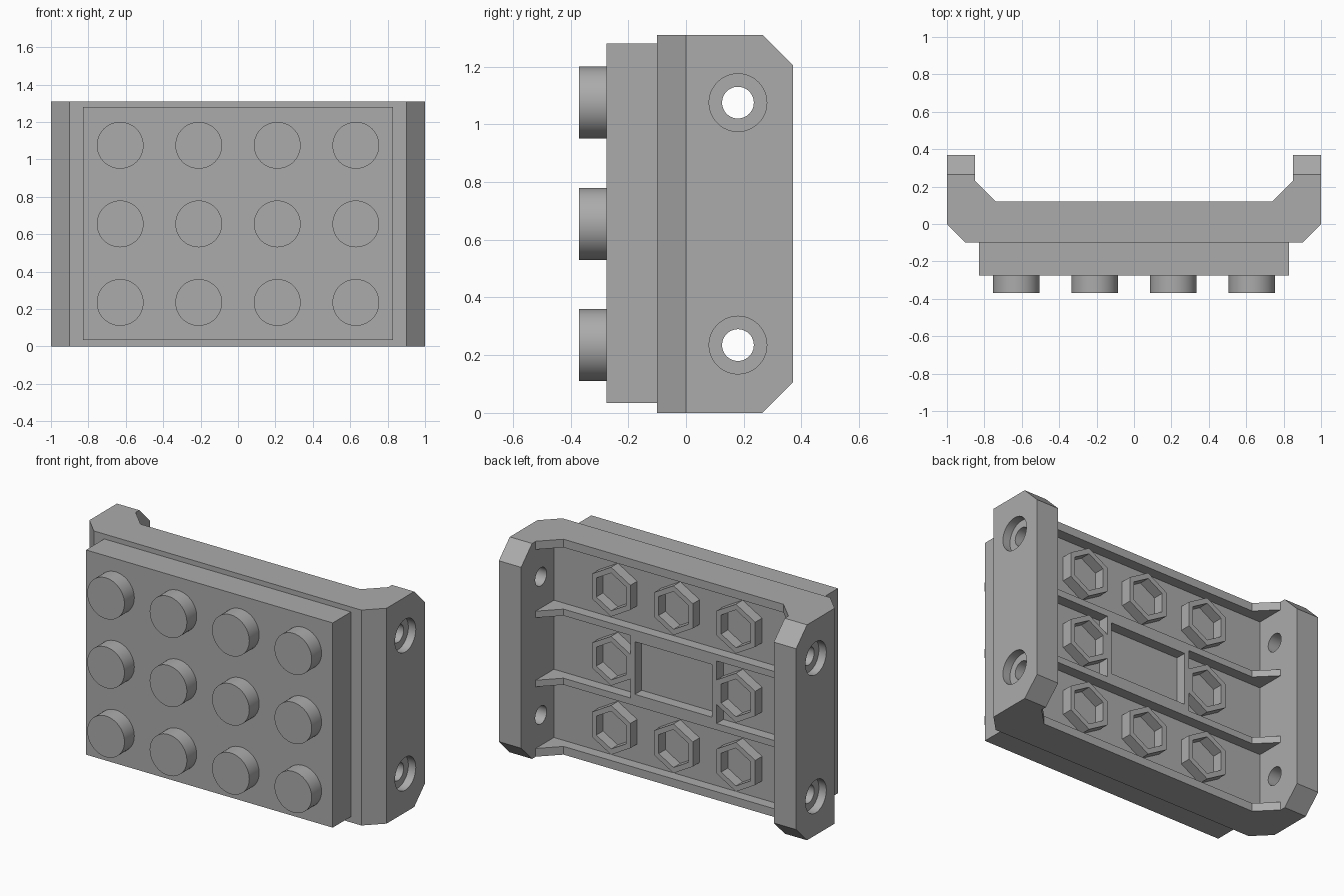
import bpy, bmesh, math
from mathutils import Vector

old = bpy.data.objects.get("Cube")
if old:
    bpy.data.objects.remove(old, do_unlink=True)

GREY = (0.41, 0.41, 0.41, 1)
mat = bpy.data.materials.new("medium grey")
mat.use_nodes = True
mat.diffuse_color = GREY
mat.node_tree.nodes["Principled BSDF"].inputs["Base Color"].default_value = GREY

H, MID, PITCH = 1.31, 0.655, 0.42
FLOOR, BACK, TIP = 0.055, 0.12, 0.37
FRONT, SLAB = -0.10, -0.275
WALL = 0.85
ROWS = [MID + PITCH * i for i in (-1, 0, 1)]


def finish(bm, name, smooth=False):
    bmesh.ops.recalc_face_normals(bm, faces=bm.faces)
    mesh = bpy.data.meshes.new(name)
    bm.to_mesh(mesh)
    bm.free()
    mesh.materials.append(mat)
    ob = bpy.data.objects.new(name, mesh)
    bpy.context.collection.objects.link(ob)
    if smooth:
        activate(ob)
        bpy.ops.object.shade_smooth_by_angle(angle=math.radians(30))
    return ob


def activate(ob):
    bpy.ops.object.select_all(action='DESELECT')
    ob.select_set(True)
    bpy.context.view_layer.objects.active = ob


def place(axis, u, v, d):
    """Point with in-plane coordinates u, v at distance d along the axis."""
    return Vector({'X': (d, u, v), 'Y': (u, d, v), 'Z': (u, v, d)}[axis])


def prism(points, axis, a, b):
    bm = bmesh.new()
    face = bm.faces.new([bm.verts.new(place(axis, u, v, a)) for u, v in points])
    ext = bmesh.ops.extrude_face_region(bm, geom=[face], use_keep_orig=True)
    verts = [g for g in ext["geom"] if isinstance(g, bmesh.types.BMVert)]
    bmesh.ops.translate(bm, verts=verts, vec=place(axis, 0, 0, b - a))
    return bm


def ring(outer, inner, a, b):
    """Hollow tube along y between two matching outlines."""
    bm = bmesh.new()
    loops = [[bm.verts.new(place('Y', u, v, d)) for u, v in pts]
             for pts, d in ((outer, a), (outer, b), (inner, b), (inner, a))]
    n = len(outer)
    for k in range(4):
        p, q = loops[k], loops[(k + 1) % 4]
        for i in range(n):
            j = (i + 1) % n
            bm.faces.new((p[i], p[j], q[j], q[i]))
    return bm


def circle(cu, cv, r, n, start=0.0):
    angles = [start + math.tau * i / n for i in range(n)]
    return [(cu + r * math.cos(t), cv + r * math.sin(t)) for t in angles]


def rect(u0, u1, v0, v1):
    return [(u0, v0), (u1, v0), (u1, v1), (u0, v1)]


def mirrored(half):
    """Close a profile given for +x by adding its -x side."""
    return half + [(-x, y) for x, y in reversed(half)]


# Body: channel section with the arm ends chamfered
bm = prism(mirrored([(0.9, FRONT), (1, 0), (1, TIP), (WALL, TIP), (WALL, FLOOR)]), 'Z', 0, H)
ends = [e for e in bm.edges
        if all(abs(v.co.y - TIP) < 1e-4 for v in e.verts)
        and abs(e.verts[0].co.z - e.verts[1].co.z) < 1e-4]
bmesh.ops.bevel(bm, geom=ends, offset=0.105, segments=1, affect='EDGES', profile=0.5)
body = finish(bm, "body")

# Counterbored holes through both arms
for side in (-1, 1):
    for z in (ROWS[0], ROWS[2]):
        for r, a, b in ((0.055, 0.8, 1.1), (0.10, 0.95, 1.1)):
            cutter = finish(prism(circle(0.18, z, r, 48), 'X', side * a, side * b), "hole_cutter")
            cutter.hide_render = True
            activate(body)
            mod = body.modifiers.new("hole", 'BOOLEAN')
            mod.operation = 'DIFFERENCE'
            mod.solver = 'EXACT'
            mod.object = cutter
            bpy.ops.object.modifier_apply(modifier=mod.name)
            bpy.data.objects.remove(cutter, do_unlink=True)
activate(body)
bpy.ops.object.shade_smooth_by_angle(angle=math.radians(30))

# Front slab and its round studs
finish(prism(rect(-0.83, 0.83, 0.035, 1.28), 'Y', SLAB, FRONT), "front_slab")
for z in ROWS:
    for i in range(4):
        x = PITCH * (i - 1.5)
        finish(prism(circle(x, z, 0.125, 48), 'Y', -TIP, SLAB), "stud", True)

# Horizontal ribs with gusseted ends on the back
rib = mirrored([(WALL, FLOOR), (WALL, 0.23), (0.74, BACK)])
rib = [(WALL, FLOOR), (WALL, 0.23), (0.74, BACK), (-0.74, BACK), (-WALL, 0.23), (-WALL, FLOOR)]
low, high = MID - PITCH / 2, MID + PITCH / 2
for a, b in ((0, 0.05), (low - 0.02, low + 0.02), (high - 0.02, high + 0.02), (H - 0.05, H)):
    finish(prism(rib, 'Z', a, b), "back_rib")

# Rectangular frame in the middle of the back
finish(ring(rect(-0.29, 0.29, low + 0.02, high - 0.02),
            rect(-0.26, 0.26, low + 0.05, high - 0.05), FLOOR, BACK), "centre_frame")

# Hexagonal sockets around the frame
for z in ROWS:
    for x in (-PITCH, 0, PITCH):
        if x or z != MID:
            outer, inner = (circle(x, z, r, 6, math.pi / 6) for r in (0.15, 0.115))
            finish(ring(outer, inner, FLOOR, BACK), "hex_socket")
